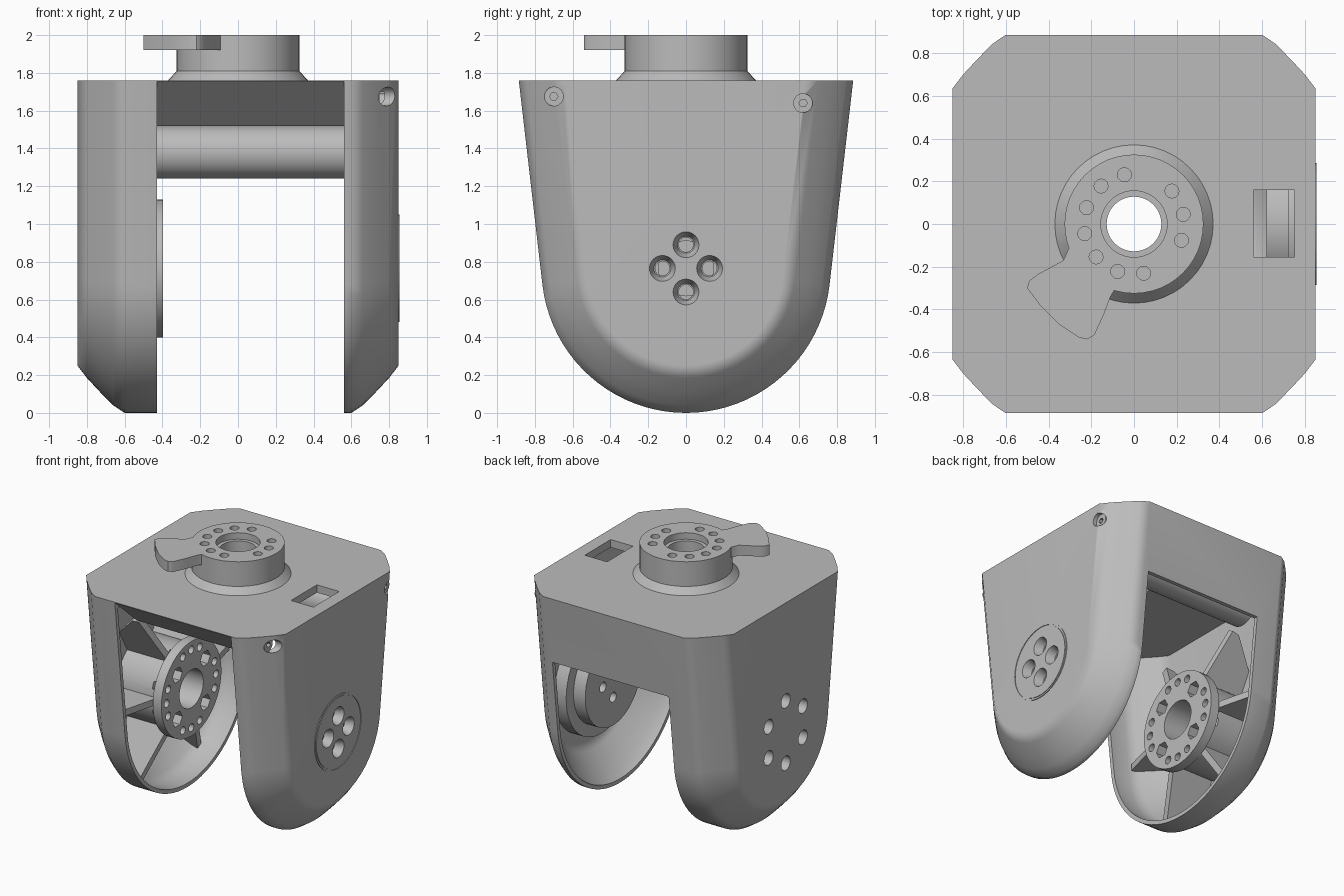
import bpy, bmesh, math
from math import sin, cos, radians, pi
from mathutils import Matrix, Vector

if "Cube" in bpy.data.objects:
    bpy.data.objects.remove(bpy.data.objects["Cube"])

grey = bpy.data.materials.new("plain_grey")
grey.use_nodes = True
grey.diffuse_color = (0.5, 0.5, 0.5, 1)
grey.node_tree.nodes["Principled BSDF"].inputs["Base Color"].default_value = (0.5, 0.5, 0.5, 1)

TOP, AXLE_Z, LEAN = 1.76, 0.765, radians(6.6)


def finish(name, bm):
    bmesh.ops.recalc_face_normals(bm, faces=bm.faces)
    mesh = bpy.data.meshes.new(name)
    bm.to_mesh(mesh)
    bm.free()
    mesh.materials.append(grey)
    obj = bpy.data.objects.new(name, mesh)
    bpy.context.collection.objects.link(obj)
    return obj


def loft(name, rings):
    """Skin a list of closed rings and cap both ends."""
    bm = bmesh.new()
    loops = [[bm.verts.new(p) for p in ring] for ring in rings]
    n = len(loops[0])
    for a, b in zip(loops, loops[1:]):
        for i in range(n):
            bm.faces.new((a[i], a[(i + 1) % n], b[(i + 1) % n], b[i]))
    bm.faces.new(loops[0])
    bm.faces.new(loops[-1][::-1])
    return finish(name, bm)


def rod(name, axis, a, b, r, centre=(0, 0), r2=None, sides=48):
    """Cylinder or cone from a to b along x or z; centre holds the other two coordinates."""
    bm = bmesh.new()
    bmesh.ops.create_cone(bm, cap_ends=True, segments=sides, radius1=r,
                          radius2=r if r2 is None else r2, depth=b - a)
    mid = (a + b) / 2
    if axis == "x":
        m = Matrix.Translation((mid, *centre)) @ Matrix.Rotation(pi / 2, 4, "Y")
    else:
        m = Matrix.Translation((*centre, mid))
    bmesh.ops.transform(bm, matrix=m, verts=bm.verts)
    return finish(name, bm)


def prism(name, pts, x0, x1):
    """Extrude a (y, z) outline along x."""
    return loft(name, [[(x, y, z) for y, z in pts] for x in (x0, x1)])


def combine(obj, others, op="DIFFERENCE"):
    """Apply booleans one after another and drop the helper objects."""
    for other in others:
        other.hide_render = True
        mod = obj.modifiers.new("cut", "BOOLEAN")
        mod.operation, mod.solver, mod.object = op, "EXACT", other
    graph = bpy.context.evaluated_depsgraph_get()
    mesh = bpy.data.meshes.new_from_object(obj.evaluated_get(graph))
    obj.modifiers.clear()
    obj.data = mesh
    for other in others:
        bpy.data.objects.remove(other)
    return obj


def polar(r, degrees, cy=0):
    return (r * cos(radians(degrees)), cy + r * sin(radians(degrees)))


def u_ring(x, inset, top):
    """U outline with straight sides that lean outwards."""
    r = AXLE_Z - inset
    y = (r + (top - AXLE_Z) * sin(LEAN)) / cos(LEAN)
    n = 40
    arc = [pi + LEAN + (pi - 2 * LEAN) * i / n for i in range(n + 1)]
    pts = [(-y, top)] + [(r * cos(t), AXLE_Z + r * sin(t)) for t in arc] + [(y, top)]
    return [(x, a, b) for a, b in pts]


def u_body(name, shrink, top):
    """Loft U outlines across x, shrinking towards both outer sides."""
    half = [(0.60, 0), (0.66, 0.04), (0.73, 0.11), (0.80, 0.185), (0.85, 0.25)]
    layers = [(-x, i) for x, i in reversed(half)] + half
    return loft(name, [u_ring(x - math.copysign(shrink, x), i + shrink, top) for x, i in layers])


# Hollow fork body: top plate, two arms and a back wall
body = u_body("fork_body", 0, TOP)
cuts = [u_body("cavity", 0.03, TOP - 0.06)]
cuts.append(prism("gap", [(-1.2, -1), (1.2, -1), (1.2, 1.24), (-0.4, 1.24), (-0.4, 1.52),
                          (-0.62, 1.52), (-0.885, 1.757), (-1.2, 1.757)], -0.43, 0.56))
cuts.append(rod("top_bore", "z", 1.5, 2.2, 0.128))
cuts.append(prism("slot", [(-0.155, 1.6), (0.16, 1.6), (0.16, 1.9), (-0.155, 1.9)], 0.56, 0.75))
for y, z in ((-0.7, 1.675), (0.62, 1.64)):
    cuts.append(rod("screw_hole", "x", 0.7, 1, 0.05, (y, z), sides=24))
for k in range(6):
    cuts.append(rod("side_hole", "x", -1, -0.75, 0.055, polar(0.24, 30 + 60 * k, AXLE_Z), sides=24))
for k in range(4):
    cuts.append(rod("pivot_hole", "x", 0.7, 1, 0.07, polar(0.125, 90 * k, AXLE_Z), sides=24))
combine(body, cuts)
parts = [body]

# Screws sunk in the left arm
for label, y, z in (("front", -0.7, 1.675), ("back", 0.62, 1.64)):
    head = rod(label + "_screw", "x", 0.66, 0.75 if y < 0 else 0.82, 0.05, (y, z), sides=24)
    parts.append(combine(head, [rod("socket", "x", 0.72, 1, 0.022, (y, z), sides=6)]))

# Sloping lip below the front edge and rounded rail on the back wall
parts.append(prism("front_lip", [(-0.885, 1.757), (-0.62, 1.52), (-0.58, 1.52), (-0.82, 1.757)],
                   -0.43, 0.56))
parts.append(rod("back_rail", "x", -0.43, 0.56, 0.14, (0.67, 1.38)))

# Top boss with ring of holes and pointer tab
boss = rod("top_boss", "z", 1.79, 2, 0.325)
tab_outline = [(-0.29, -0.08), (-0.33, -0.17), (-0.45, -0.235), (-0.49, -0.265), (-0.5, -0.3),
               (-0.44, -0.38), (-0.35, -0.47), (-0.26, -0.53), (-0.22, -0.54), (-0.185, -0.52),
               (-0.14, -0.42), (-0.11, -0.34), (-0.08, -0.29)]
tab = loft("tab", [[(x, y, z) for x, y in tab_outline] for z in (1.92, 2)])
flare = rod("flare", "z", 1.755, 1.81, 0.375, r2=0.325)
combine(boss, [tab, flare], "UNION")
cuts = [rod("bore", "z", 1.6, 2.2, 0.128), rod("bore_rim", "z", 1.95, 2.1, 0.155)]
for k in range(12):
    if k not in (2, 10):
        cuts.append(rod("hole", "z", 1.85, 2.1, 0.033, polar(0.235, 11 + 30 * k), sides=12))
parts.append(combine(boss, cuts))

# Left pivot: outer cap, inner stepped hub and four countersunk holes
cap = rod("left_pivot", "x", 0.8, 0.855, 0.285, (0, AXLE_Z))
base = rod("base", "x", 0.72, 0.825, 0.43, (0, AXLE_Z))
inner = rod("inner", "x", 0.62, 0.74, 0.34, (0, AXLE_Z))
combine(cap, [base, inner], "UNION")
groove = combine(rod("groove", "x", 0.848, 0.9, 0.276, (0, AXLE_Z)),
                 [rod("core", "x", 0.7, 1, 0.268, (0, AXLE_Z))])
cuts = [groove]
for k in range(4):
    at = polar(0.125, 90 * k, AXLE_Z)
    cuts.append(rod("sink", "x", 0.79, 0.9, 0.045, at, r2=0.085, sides=24))
    cuts.append(rod("hole", "x", 0.5, 0.9, 0.038, at, sides=24))
parts.append(combine(cap, cuts))

# Right hub: barrel and drilled flange
hub = rod("right_hub", "x", -0.83, -0.45, 0.31, (0, AXLE_Z))
combine(hub, [rod("flange", "x", -0.47, -0.397, 0.365, (0, AXLE_Z))], "UNION")
cuts = [rod("bore", "x", -0.7, 0, 0.145, (0, AXLE_Z))]
for k in range(4):
    cuts.append(rod("window", "x", -0.6, 0, 0.06, polar(0.24, 45 + 90 * k, AXLE_Z), sides=6))
    for turn in (-20, 0, 20):
        cuts.append(rod("hole", "x", -0.52, 0, 0.03, polar(0.3, 90 * k + turn, AXLE_Z), sides=12))
for k in range(6):
    cuts.append(rod("back_hole", "x", -0.9, -0.73, 0.055, polar(0.24, 30 + 60 * k, AXLE_Z), sides=24))
parts.append(combine(hub, cuts))

# Gusset ribs from the hub to the arm shell
for k in range(6):
    turn = Matrix.Translation((0, 0, AXLE_Z)) @ Matrix.Rotation(radians(60 * k), 4, "X")
    rib = [(-0.82, 0.28), (-0.82, 0.5), (-0.64, 0.71), (-0.58, 0.72), (-0.47, 0.29)]
    parts.append(loft("hub_rib_%d" % (k + 1),
                      [[turn @ Vector((x, r, t)) for x, r in rib] for t in (-0.025, 0.025)]))

# Smooth curves, crisp edges
bpy.ops.object.select_all(action="DESELECT")
for obj in parts:
    obj.select_set(True)
bpy.context.view_layer.objects.active = body
bpy.ops.object.shade_smooth_by_angle(angle=radians(38))
for obj in parts:
    mod = obj.modifiers.new("even_normals", "WEIGHTED_NORMAL")
    mod.keep_sharp = True
